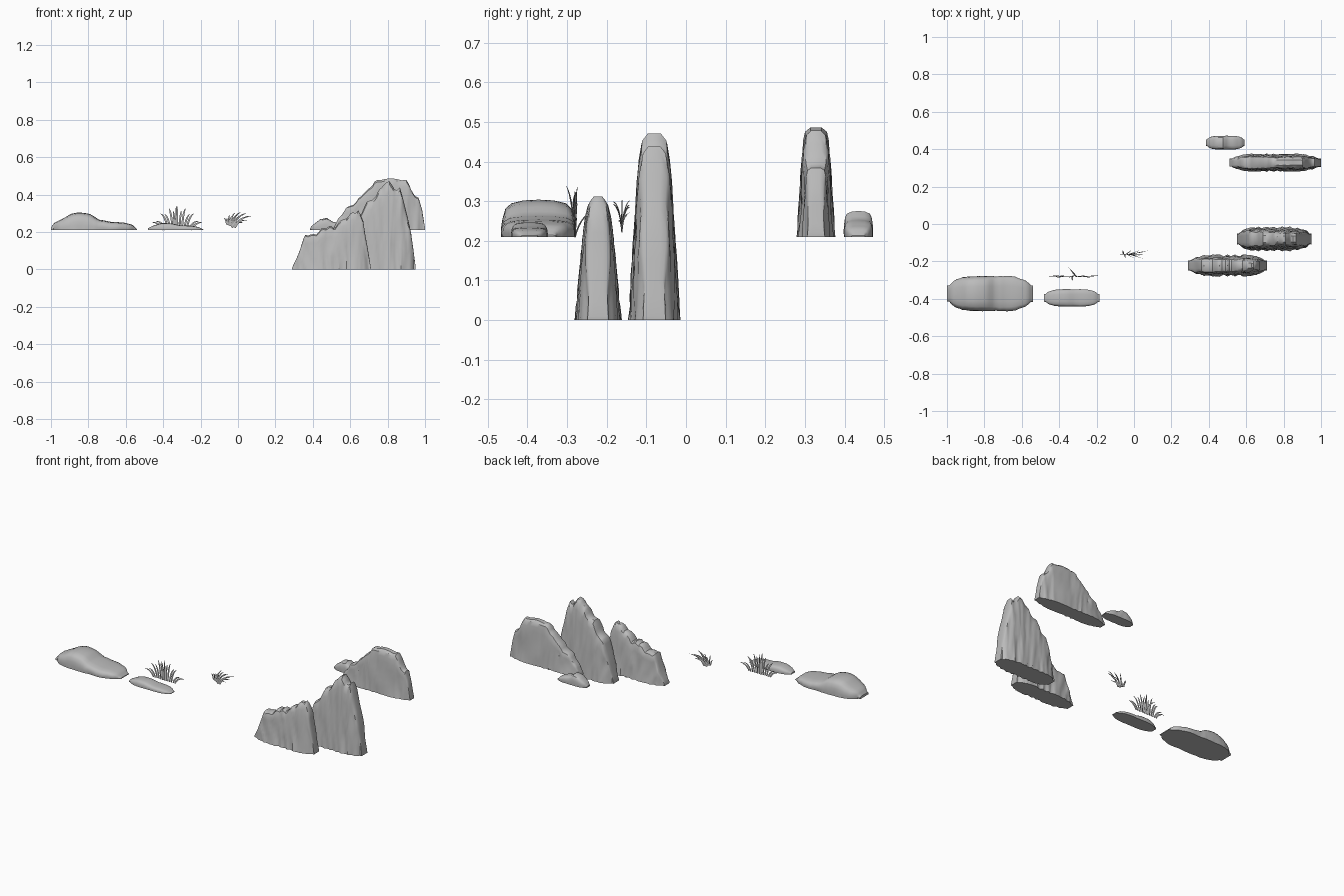
import bpy, bmesh, math
from mathutils import Vector, noise

cube = bpy.data.objects.get("Cube")
if cube:
    bpy.data.objects.remove(cube, do_unlink=True)


def make_material(name, value):
    mat = bpy.data.materials.new(name)
    mat.use_nodes = True
    colour = (value, value, value, 1)
    mat.diffuse_color = colour
    bsdf = mat.node_tree.nodes["Principled BSDF"]
    bsdf.inputs["Base Color"].default_value = colour
    bsdf.inputs["Roughness"].default_value = 0.8
    return mat


GREY = make_material("stone_grey", 0.5)

# Half cross-sections as (width share, height share), from foot to crown
CLIFF = [(1, 0), (1, .15), (1, .3), (1, .45), (1, .6), (1, .75), (.98, .87), (.85, .96), (.45, 1)]
MOUND = [(.97, 0), (1, .25), (1, .5), (.94, .75), (.8, .9), (.45, .98)]


def finish(name, bm, angle):
    bmesh.ops.recalc_face_normals(bm, faces=bm.faces)
    mesh = bpy.data.meshes.new(name)
    bm.to_mesh(mesh)
    bm.free()
    mesh.materials.append(GREY)
    ob = bpy.data.objects.new(name, mesh)
    bpy.context.collection.objects.link(ob)
    bpy.ops.object.select_all(action="DESELECT")
    ob.select_set(True)
    bpy.context.view_layer.objects.active = ob
    bpy.ops.object.shade_smooth_by_angle(angle=math.radians(angle))
    return ob


def rock(name, skyline, y, floor, half_width, section, taper, rough, seed, steps=4):
    """Loft a cross-section along x under a skyline of (x, z) points."""
    stations = []
    for (xa, za), (xb, zb) in zip(skyline, skyline[1:]):
        stations += [(xa + (xb - xa) * i / steps, za + (zb - za) * i / steps) for i in range(steps)]
    stations.append(skyline[-1])
    x_min, x_max = skyline[0][0], skyline[-1][0]
    peak = max(z for _, z in skyline) - floor
    bm = bmesh.new()
    rings = []
    for i, (x, z) in enumerate(stations):
        u = 2 * (x - x_min) / (x_max - x_min) - 1
        plan = half_width * max(.45, (1 - abs(u) ** 4) ** .5)
        height = z - floor
        if 0 < i < len(stations) - 1:
            height += .07 * rough * min(.25, height) * noise.noise(Vector((x * 30, seed, 0))) * 4
        front, back = [], []
        for share, level in section:
            h = height * level
            # slanted vertical cracks, fading out of a smooth mound
            crack = noise.noise(Vector((x * 24 + h * 5, h * 5, seed)))
            fine = noise.noise(Vector((x * 55, h * 12, seed + 9)))
            w = plan * share * (1 - taper * h / peak)
            w *= 1 - rough * (abs(crack) * .8 + abs(fine) * .25)
            front.append(bm.verts.new((x, y - w, floor + h)))
            back.append(bm.verts.new((x, y + w, floor + h)))
        crown = bm.verts.new((x, y, floor + height))
        rings.append(front + [crown] + back[::-1])
    for a, b in zip(rings, rings[1:]):
        for k in range(len(a)):
            j = (k + 1) % len(a)
            bm.faces.new((a[k], a[j], b[j], b[k]))
    bm.faces.new(rings[0])
    bm.faces.new(rings[-1])
    return finish(name, bm, 38)


# Cliffs
rock("tall_cliff",
     [(.55, .01), (.585, .15), (.62, .26), (.66, .3), (.69, .36), (.74, .39), (.775, .45),
      (.81, .475), (.835, .43), (.865, .44), (.89, .35), (.925, .2), (.95, .01)],
     -.08, 0, .068, CLIFF, .45, .42, 3)
rock("low_cliff",
     [(.29, .01), (.325, .09), (.36, .18), (.42, .195), (.47, .22), (.51, .235), (.55, .25),
      (.59, .295), (.64, .305), (.67, .26), (.69, .14), (.71, .01)],
     -.222, 0, .061, CLIFF, .48, .42, 14)
rock("back_cliff",
     [(.51, .22), (.535, .27), (.58, .325), (.63, .36), (.69, .42), (.73, .472), (.8, .485),
      (.9, .478), (.925, .42), (.965, .385), (.985, .31), (1, .22)],
     .328, .21, .05, CLIFF, .35, .42, 27)

# Low mounds
rock("large_mound",
     [(-1, .225), (-.98, .25), (-.93, .275), (-.89, .298), (-.85, .305), (-.79, .295),
      (-.74, .265), (-.68, .255), (-.61, .25), (-.565, .238), (-.54, .215)],
     -.372, .21, .098, MOUND, .1, .14, 40, 3)
rock("small_mound",
     [(-.48, .22), (-.455, .233), (-.41, .247), (-.36, .246), (-.31, .236), (-.25, .233),
      (-.21, .226), (-.185, .214)],
     -.395, .21, .048, MOUND, .1, .1, 52, 3)
rock("back_mound",
     [(.385, .22), (.4, .238), (.44, .268), (.475, .275), (.505, .255), (.54, .248),
      (.575, .232), (.592, .214)],
     .435, .21, .038, MOUND, .05, .1, 61, 3)


def tuft(name, y, blades, width):
    """Curved, tapering, slightly folded blades given as (root x, root z, tip x, tip y, tip z)."""
    bm = bmesh.new()
    for rx, rz, tx, ty, tz in blades:
        root, tip = Vector((rx, y, rz)), Vector((tx, ty, tz))
        bend = root.lerp(tip, .3)
        bend.z = rz + (tz - rz) * .8 + abs(tx - rx) * .15
        rows = []
        for i in range(8):
            t = i / 7
            p = root * (1 - t) ** 2 + bend * 2 * t * (1 - t) + tip * t * t
            d = (bend - root) * (1 - t) + (tip - bend) * t
            side = Vector((d.z, 0, -d.x)).normalized()
            w = width * (.75 + .5 * t) * (1 - t ** 2.5) + .0004
            fold = Vector((0, w * .4, 0))
            rows.append([bm.verts.new(q) for q in (p - side * w, p - fold, p + side * w, p + fold)])
        for a, b in zip(rows, rows[1:]):
            for k in range(4):
                j = (k + 1) % 4
                bm.faces.new((a[k], a[j], b[j], b[k]))
        bm.faces.new(rows[0])
        bm.faces.new(rows[-1])
    return finish(name, bm, 50)


# Grass fan with one blade reaching back
fan = []
for i in range(13):
    s = i / 6 - 1
    fan.append((-.325 + .075 * s, .21, -.325 + .135 * s, -.28 + .006 * math.sin(i * 2.3),
                .336 - .085 * s * s - .02 * (i % 2)))
fan += [(-.31, .21, -.35, -.23, .275), (-.33, .21, -.33, -.303, .34)]
tuft("large_grass", -.28, fan, .0055)

# Small tuft swept to one side
sweep = []
for i in range(11):
    s = i / 10
    sweep.append((-.06 + .045 * s, .24 - .018 * s, -.075 + .15 * s,
                  -.162 + .024 * math.sin(i * 2.1), .262 + .043 * math.sin(math.pi * (.1 + .72 * s)) - .012 * (i % 2)))
sweep += [(-.03, .222, .05, -.15, .262), (-.035, .225, .03, -.17, .25)]
tuft("small_grass", -.162, sweep, .0042)
